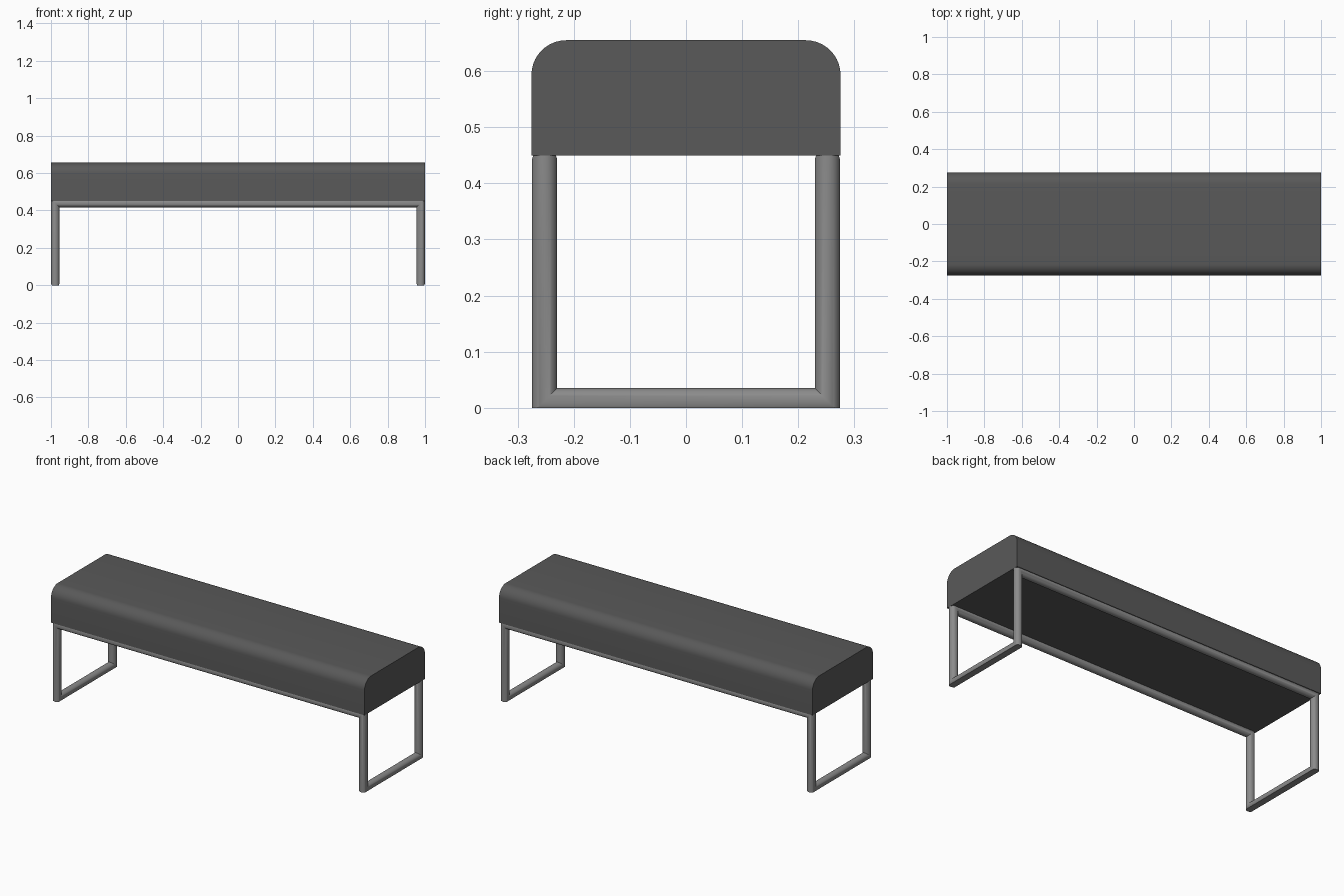
import bpy, bmesh, math
from mathutils import Vector

if "Cube" in bpy.data.objects:
    bpy.data.objects.remove(bpy.data.objects["Cube"])


def material(name, v):
    m = bpy.data.materials.new(name)
    m.diffuse_color = (v, v, v, 1)
    m.use_nodes = True
    m.node_tree.nodes["Principled BSDF"].inputs["Base Color"].default_value = m.diffuse_color
    return m


def finish(bm, name, mat, angle):
    bmesh.ops.recalc_face_normals(bm, faces=bm.faces)
    me = bpy.data.meshes.new(name)
    bm.to_mesh(me)
    bm.free()
    ob = bpy.data.objects.new(name, me)
    bpy.context.collection.objects.link(ob)
    me.materials.append(mat)
    bpy.ops.object.select_all(action='DESELECT')
    ob.select_set(True)
    bpy.context.view_layer.objects.active = ob
    bpy.ops.object.shade_smooth_by_angle(angle=math.radians(angle))
    return ob


charcoal = material("charcoal upholstery", 0.10)
steel = material("grey metal", 0.26)

# Seat: rounded-top profile in YZ, extruded along X
W, Z0, Z1, R, N = 0.2755, 0.45, 0.655, 0.062, 10
arc = [(W - R + R * math.cos(a), Z1 - R + R * math.sin(a))
       for a in (i * math.pi / 2 / N for i in range(N + 1))]
profile = [(W, Z0)] + arc + [(-y, z) for y, z in reversed(arc)] + [(-W, Z0)]
bm = bmesh.new()
face = bm.faces.new([bm.verts.new((-1, y, z)) for y, z in profile])
ext = bmesh.ops.extrude_face_region(bm, geom=[face])
bmesh.ops.translate(bm, vec=(2, 0, 0),
                    verts=[g for g in ext["geom"] if isinstance(g, bmesh.types.BMVert)])
finish(bm, "seat", charcoal, 30)

# Frame: one closed mitred tube loop (legs, floor bars and long rails)
TR, SIDES = 0.0225, 32
X, Y, LOW, HIGH = 0.9770, 0.2520, 0.0125, 0.4395
path = [Vector(p) for p in (
    (-X, -Y, LOW), (-X, -Y, HIGH), (X, -Y, HIGH), (X, -Y, LOW),
    (X, Y, LOW), (X, Y, HIGH), (-X, Y, HIGH), (-X, Y, LOW))]
n = len(path)
bm = bmesh.new()
for i in range(n):
    prev, a, b, nxt = (path[(i + k) % n] for k in (-1, 0, 1, 2))
    d = (b - a).normalized()
    u = Vector((d.y, d.z, d.x))
    v = d.cross(u)
    rings = []
    for corner, normal in ((a, (a - prev).normalized() + d), (b, d + (nxt - b).normalized())):
        ring = []
        for k in range(SIDES):
            t = 2 * math.pi * k / SIDES
            off = TR * (math.cos(t) * u + math.sin(t) * v)
            off -= d * (off.dot(normal) / d.dot(normal))  # slide onto mitre plane
            ring.append(bm.verts.new(corner + off))
        rings.append(ring)
    for k in range(SIDES):
        j = (k + 1) % SIDES
        bm.faces.new((rings[0][k], rings[0][j], rings[1][j], rings[1][k]))
bmesh.ops.remove_doubles(bm, verts=bm.verts, dist=1e-5)
bmesh.ops.recalc_face_normals(bm, faces=bm.faces)

# Flatten the frame against the floor and the underside of the seat
for z, direction in ((0, -1), (Z0, 1)):
    cut = bmesh.ops.bisect_plane(bm, geom=bm.verts[:] + bm.edges[:] + bm.faces[:],
                                 plane_co=(0, 0, z), plane_no=(0, 0, direction),
                                 clear_outer=True)
    if z == 0:
        edges = [e for e in cut["geom_cut"] if isinstance(e, bmesh.types.BMEdge)]
        bmesh.ops.holes_fill(bm, edges=edges, sides=0)
finish(bm, "tube_frame", steel, 35)
